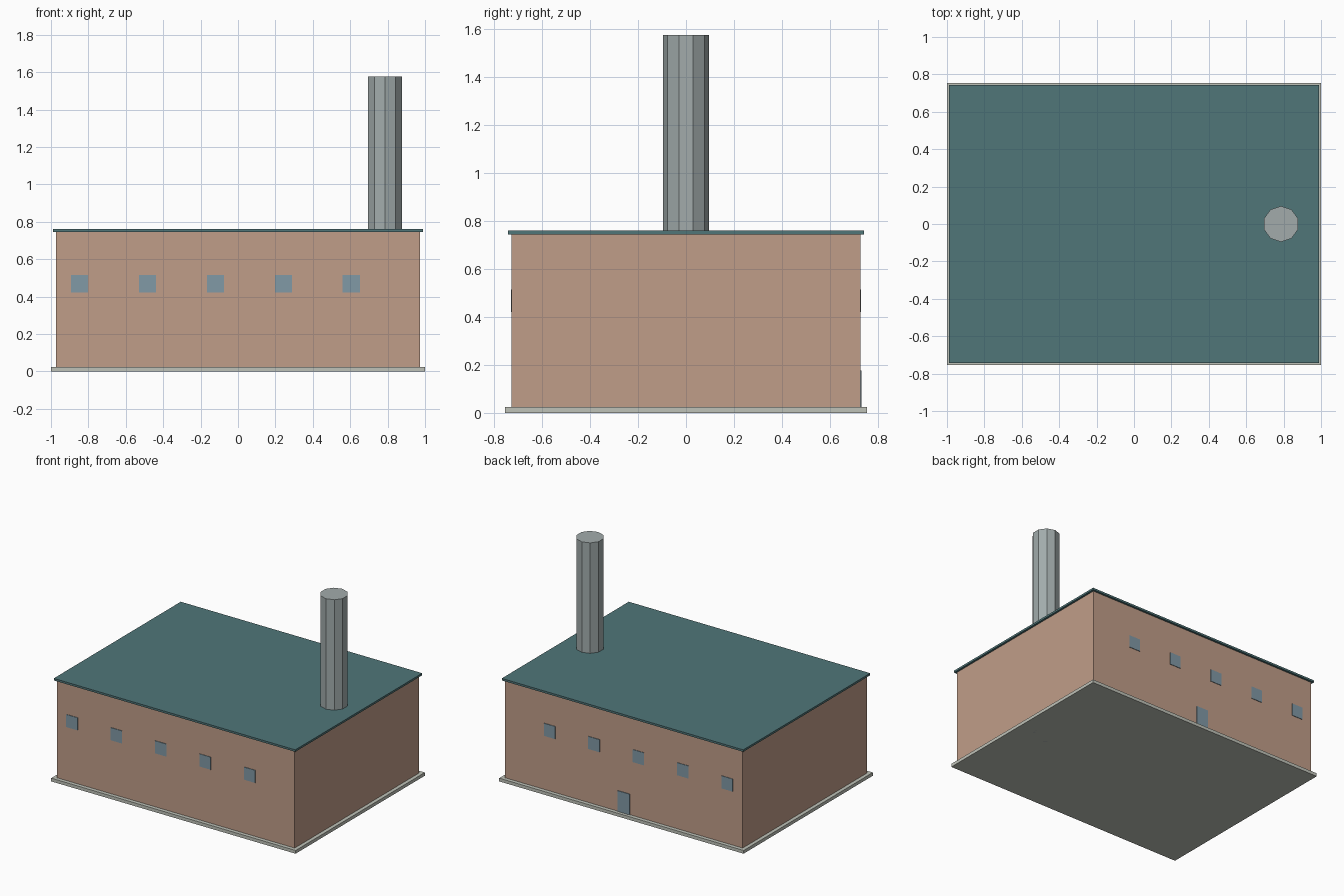
import bpy, bmesh
from mathutils import Matrix

if "Cube" in bpy.data.objects:
    bpy.data.objects.remove(bpy.data.objects["Cube"])


def material(name, rgb):
    m = bpy.data.materials.new(name)
    m.diffuse_color = (*rgb, 1)
    m.use_nodes = True
    m.node_tree.nodes["Principled BSDF"].inputs["Base Color"].default_value = m.diffuse_color
    return m


brick = material("brick", (0.53, 0.34, 0.25))
teal = material("teal_roof", (0.08, 0.18, 0.19))
stone = material("stone", (0.52, 0.54, 0.48))
metal = material("metal", (0.36, 0.41, 0.41))
glass = material("glass", (0.22, 0.32, 0.38))


def finish(name, bm, mat):
    mesh = bpy.data.meshes.new(name)
    bm.to_mesh(mesh)
    bm.free()
    mesh.materials.append(mat)
    ob = bpy.data.objects.new(name, mesh)
    bpy.context.collection.objects.link(ob)
    return ob


def box(name, x, y, z, mat):
    """Box from (min, max) ranges on each axis."""
    bm = bmesh.new()
    ranges = (x, y, z)
    centre = [(a + b) / 2 for a, b in ranges]
    size = [b - a for a, b in ranges]
    bmesh.ops.create_cube(bm, size=1, matrix=Matrix.Translation(centre) @ Matrix.Diagonal((*size, 1)))
    return finish(name, bm, mat)


# Main building
WALL_Y = 0.727
box("foundation_slab", (-1, 1), (-0.755, 0.755), (0, 0.024), stone)
box("walls", (-0.973, 0.973), (-WALL_Y, WALL_Y), (0.024, 0.745), brick)
box("roof", (-0.988, 0.988), (-0.742, 0.742), (0.745, 0.76), teal)

# Ten-sided chimney running through the building
bm = bmesh.new()
bmesh.ops.create_cone(bm, cap_ends=True, segments=10, radius1=0.0955, radius2=0.0955,
                      depth=1.577, matrix=Matrix.Translation((0.786, 0, 1.577 / 2)))
finish("chimney", bm, metal)

# Five windows on the front and the same five on the back
for side, label in ((-1, "front"), (1, "back")):
    y = sorted((side * (WALL_Y - 0.01), side * (WALL_Y + 0.004)))
    for i in range(5):
        cx = -0.848 + i * 0.3635
        box(f"{label}_window_{i + 1}", (cx - 0.046, cx + 0.046), y, (0.421, 0.514), glass)

# Back door
box("back_door", (-0.049, 0.049), (WALL_Y - 0.01, WALL_Y + 0.005), (0.024, 0.177), glass)
